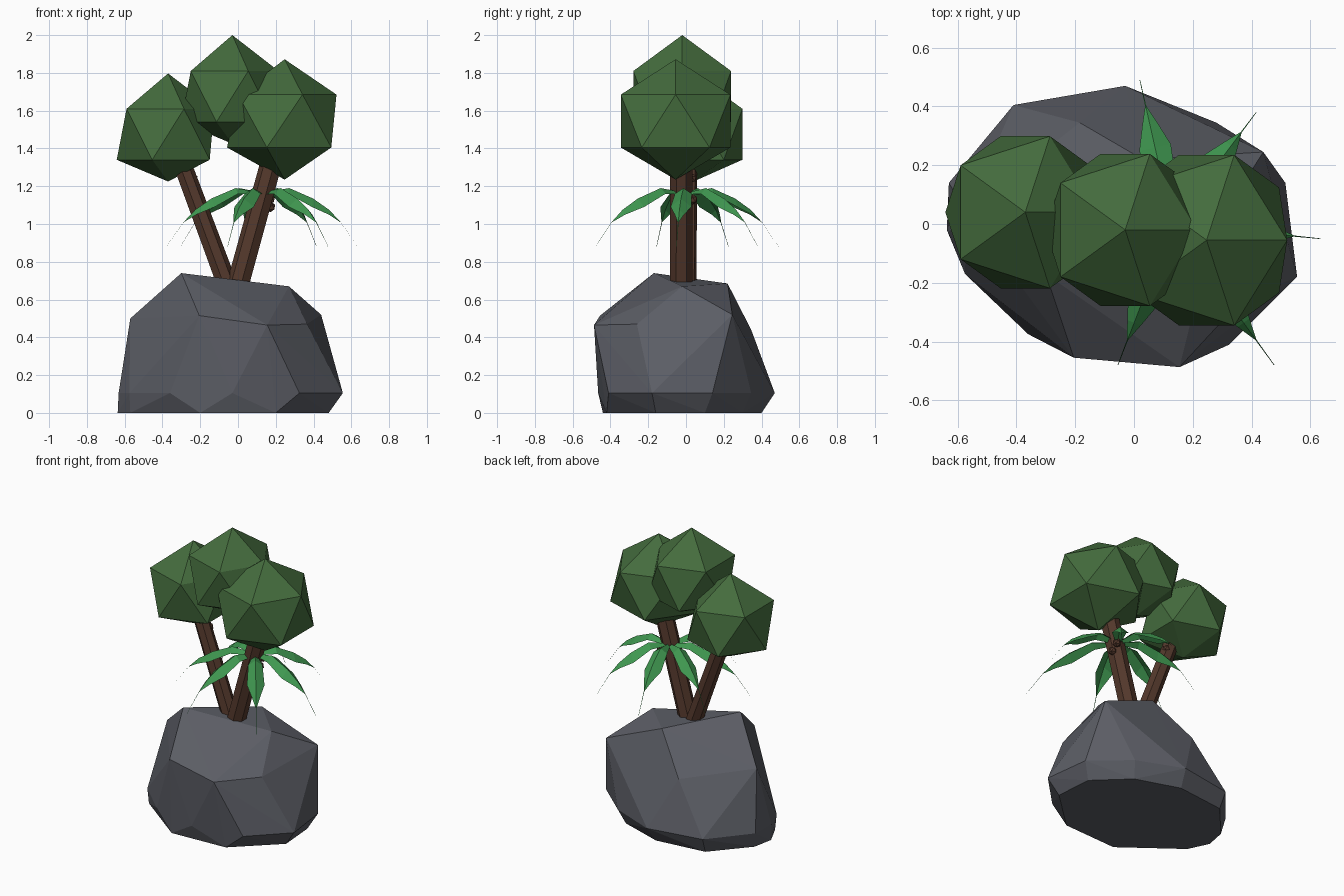
import bpy, bmesh, math
from mathutils import Vector

if "Cube" in bpy.data.objects:
    bpy.data.objects.remove(bpy.data.objects["Cube"])


def material(name, rgb):
    m = bpy.data.materials.new(name)
    m.diffuse_color = (*rgb, 1)
    m.use_nodes = True
    m.node_tree.nodes["Principled BSDF"].inputs["Base Color"].default_value = m.diffuse_color
    return m


STONE = material("grey_stone", (0.105, 0.11, 0.13))
BARK = material("brown_bark", (0.088, 0.04, 0.025))
LEAF = material("dark_green_leaf", (0.058, 0.15, 0.047))
FROND = material("bright_green_frond", (0.05, 0.31, 0.08))


def finish(bm, name, mat):
    bmesh.ops.recalc_face_normals(bm, faces=bm.faces)
    me = bpy.data.meshes.new(name)
    bm.to_mesh(me)
    bm.free()
    me.materials.append(mat)
    ob = bpy.data.objects.new(name, me)
    bpy.context.collection.objects.link(ob)
    return ob


# Boulder: hull of a foot ring, a belt ring and a few shoulder points
foot = [(-.637, -.02), (-.61, .12), (-.57, -.16), (-.2, -.44), (.2, -.42),
        (.48, -.16), (.46, .1), (.25, .3), (-.05, .4), (-.4, .36)]
belt = [(.555, -.18), (.515, .14), (.28, .345), (-.03, .47), (-.41, .405), (-.63, .14),
        (-.632, -.03), (-.575, -.17), (-.36, -.375), (-.03, -.465), (.325, -.41)]
shoulder = [(-.205, -.455, .515), (.155, -.487, .465), (.365, -.26, .47), (.44, .245, .52),
            (.27, -.02, .67), (-.3, -.17, .74), (.03, .22, .685), (-.185, .345, .44), (-.57, .04, .5)]
bm = bmesh.new()
for p in [(x, y, 0) for x, y in foot] + [(x, y, .105) for x, y in belt] + shoulder:
    bm.verts.new(p)
res = bmesh.ops.convex_hull(bm, input=bm.verts)
bmesh.ops.delete(bm, geom=list({v for v in res["geom_interior"] if isinstance(v, bmesh.types.BMVert)}),
                 context='VERTS')
finish(bm, "boulder", STONE)


# Trunks: leaning seven-sided posts
def trunk(name, a, b, r1, r2):
    a, b = Vector(a), Vector(b)
    bm = bmesh.new()
    bmesh.ops.create_cone(bm, cap_ends=True, segments=7, radius1=r1, radius2=r2, depth=(b - a).length)
    q = (b - a).to_track_quat('Z', 'Y')
    for v in bm.verts:
        v.co = q @ v.co + (a + b) / 2
    finish(bm, name, BARK)


trunk("left_trunk", (-.03, 0, .6), (-.32, .01, 1.38), .056, .05)
trunk("right_trunk", (-.02, -.025, .6), (.2, -.025, 1.4), .062, .06)

# Small knots on the trunks
for i, (x, y, z) in enumerate([(.172, -.005, 1.09), (.17, .035, 1.13), (-.24, .03, 1.24)]):
    bm = bmesh.new()
    bmesh.ops.create_icosphere(bm, subdivisions=1, radius=.028)
    bmesh.ops.translate(bm, verts=bm.verts, vec=(x, y, z))
    finish(bm, f"knot_{i + 1}", BARK)


# Leaf crowns: twenty-sided balls with stretched poles
def crown(name, x, y, z, r, half, top, bottom):
    bm = bmesh.new()

    def ring(start, h):
        out = []
        for k in range(5):
            a = math.radians(start + 72 * k)
            s = r * (.9 if k == 0 and h > 0 else 1)
            out.append(bm.verts.new((x + s * math.cos(a), y + s * math.sin(a), z + h)))
        return out
    up, low = ring(0, half), ring(36, -half)
    t, b = bm.verts.new((x, y, z + top)), bm.verts.new((x, y, z - bottom))
    for k in range(5):
        n = (k + 1) % 5
        for f in ((t, up[k], up[n]), (up[k], low[k], up[n]), (up[n], low[k], low[n]), (b, low[n], low[k])):
            bm.faces.new(f)
    finish(bm, name, LEAF)


crown("left_crown", -.37, .04, 1.475, .272, .135, .322, .25)
crown("middle_crown", -.03, -.02, 1.675, .272, .135, .325, .25)
crown("right_crown", .247, -.055, 1.545, .305, .14, .327, .31)

# Palm fronds: ridged blades that arch over and end in a thin stem
# (fraction of reach, ridge height, half width, edge drop)
PROFILE = [(0, 1.165, .012, .01), (.28, 1.19, .045, .03), (.53, 1.135, .055, .045),
           (.7, 1.075, .025, .025), (.82, 1.01, .002, .001), (1, .88, .001, 0)]
TIPS = [(.634, -.05), (.416, .38), (.02, .49), (-.305, .225),
        (-.38, -.156), (-.055, -.48), (.477, -.48)]
hub = Vector((.13, 0, 0))
for i, tip in enumerate(TIPS):
    reach = Vector((*tip, 0)) - hub
    side = Vector((-reach.y, reach.x, 0)).normalized()
    bm = bmesh.new()
    rows = []
    for t, z, w, drop in PROFILE:
        mid = hub + reach * t + Vector((0, 0, z))
        edge = Vector((0, 0, -drop))
        rows.append([bm.verts.new(p) for p in (mid - side * w + edge, mid, mid + side * w + edge)])
    for a, b in zip(rows, rows[1:]):
        for k in (0, 1):
            bm.faces.new((a[k], b[k], b[k + 1], a[k + 1]))
    finish(bm, f"frond_{i + 1}", FROND)
